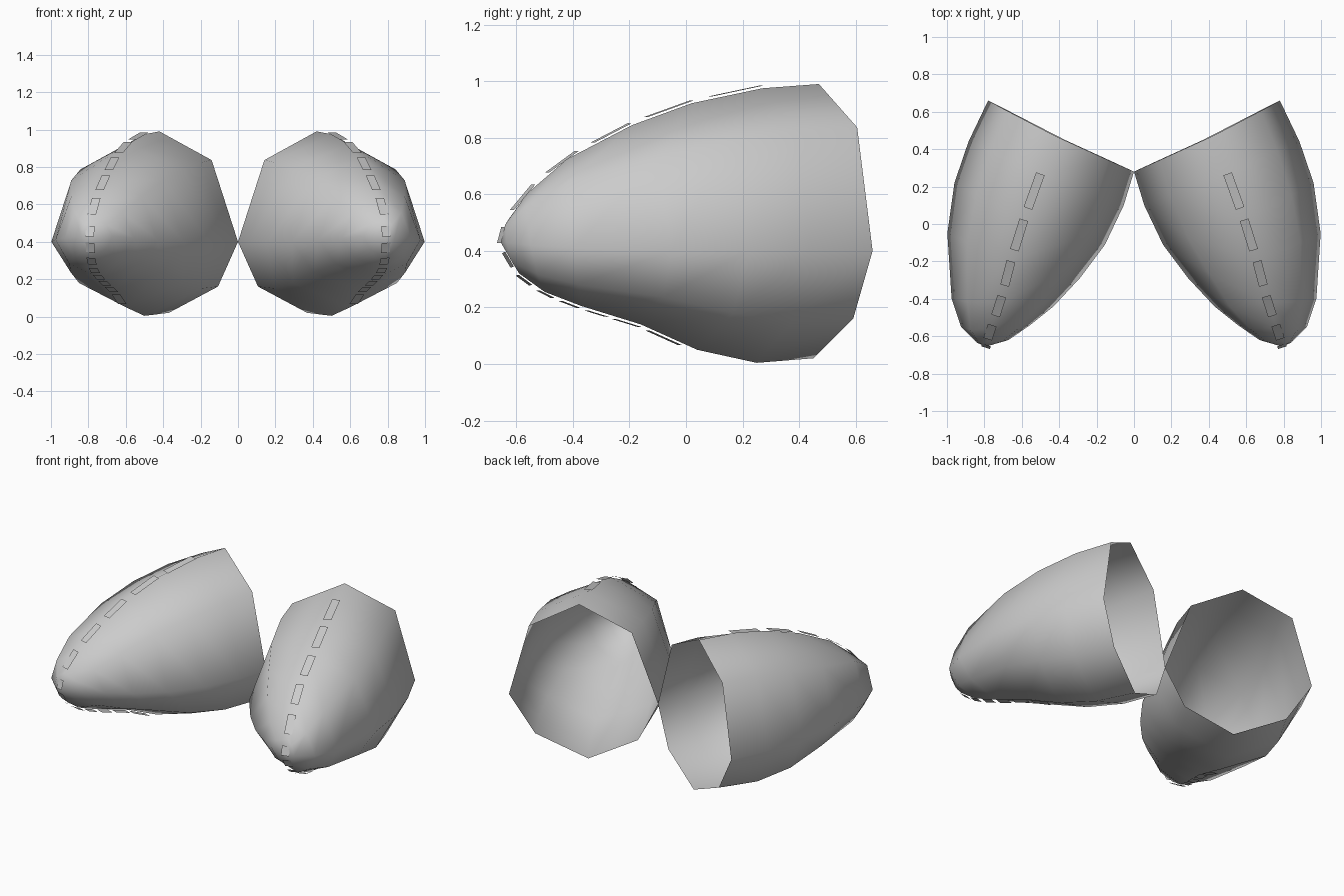
import bpy, bmesh
from mathutils import Vector as V

if "Cube" in bpy.data.objects:
    bpy.data.objects.remove(bpy.data.objects["Cube"])

# ring stations of one cup: inner xy, outer xy, top xyz, bottom xyz, side height
RINGS = [
    ((0, .28), (.78, .66), (.42, .47, .99), (.37, .45, .02), .40),
    ((.055, .10), (.885, .44), (.50, .27, .975), (.50, .25, .004), .40),
    ((.155, -.11), (.96, .22), (.59, .02, .922), (.60, .04, .05), .40),
    ((.29, -.29), (.998, -.05), (.655, -.19, .845), (.66, -.16, .14), .40),
    ((.43, -.44), (.975, -.40), (.715, -.42, .725), (.73, -.37, .205), .41),
    ((.555, -.54), (.925, -.55), (.765, -.56, .605), (.77, -.50, .255), .42),
    ((.67, -.62), (.84, -.635), (.785, -.625, .515), (.785, -.59, .32), .43),
]
TIP = V((.79, -.655, .43))


def ring_points(inner, outer, top, bottom, z):
    i, o, t, b = V((*inner, z)), V((*outer, z)), V(top), V(bottom)
    m = (t + b) / 2
    m.z = z

    def diag(s, e, g):
        return m + .69 * (s - m) + g * (e - m)
    return [i, diag(i, t, .74), t, diag(o, t, .74), o, diag(o, b, .63), b, diag(i, b, .63)]


def finish(bm, name, side, smooth):
    for v in bm.verts:
        v.co.x *= side
    bmesh.ops.recalc_face_normals(bm, faces=bm.faces)
    me = bpy.data.meshes.new(name)
    bm.to_mesh(me)
    bm.free()
    for p in me.polygons:
        p.use_smooth = smooth
    bpy.context.collection.objects.link(bpy.data.objects.new(name, me))


# open-backed eight-sided shell
def cup(side, label):
    bm = bmesh.new()
    loops = [[bm.verts.new(p) for p in ring_points(*r)] for r in RINGS]
    for a, b in zip(loops, loops[1:]):
        for k in range(8):
            n = (k + 1) % 8
            bm.faces.new((a[k], a[n], b[n], b[k]))
    tip = bm.verts.new(TIP)
    for k in range(8):
        bm.faces.new((loops[-1][k], loops[-1][(k + 1) % 8], tip))
    finish(bm, label + "_cup", side, True)


# point on a polyline, found by its distance along the line
def along(path, d):
    for a, b in zip(path, path[1:]):
        n = (b - a).length
        if d <= n:
            return a.lerp(b, d / n)
        d -= n
    return path[-1].copy()


# row of flat stitches lying just above the centre line
def stitches(side, label):
    top = [V(r[2]) for r in RINGS[1:]]
    bottom = [V(r[3]) for r in RINGS[2:]][::-1]
    path = top + [TIP] + bottom
    bm = bmesh.new()
    across = V((.94, .3, 0))
    d = 0.0
    lengths = [.20, .18, .15, .135, .12, .06, .06, .06, .06, .07, .08, .10, .13, .15]
    for n in lengths:
        a, b = along(path, d), along(path, d + n)
        if (b - a).length < .03:
            break
        t = (b - a).normalized()
        w = (across - across.dot(t) * t).normalized()
        up = w.cross(t)
        if up.dot((a + b) / 2 - V((.62, 0, .43))) < 0:
            up = -up
        a, b = a + up * .01, b + up * .01
        h = w * .024
        bm.faces.new([bm.verts.new(p) for p in (a - h, a + h, b + h, b - h)])
        d += n + (.065 if n > .1 else .03)
    finish(bm, label + "_stitches", side, False)


for side, label in ((1, "right"), (-1, "left")):
    cup(side, label)
    stitches(side, label)
